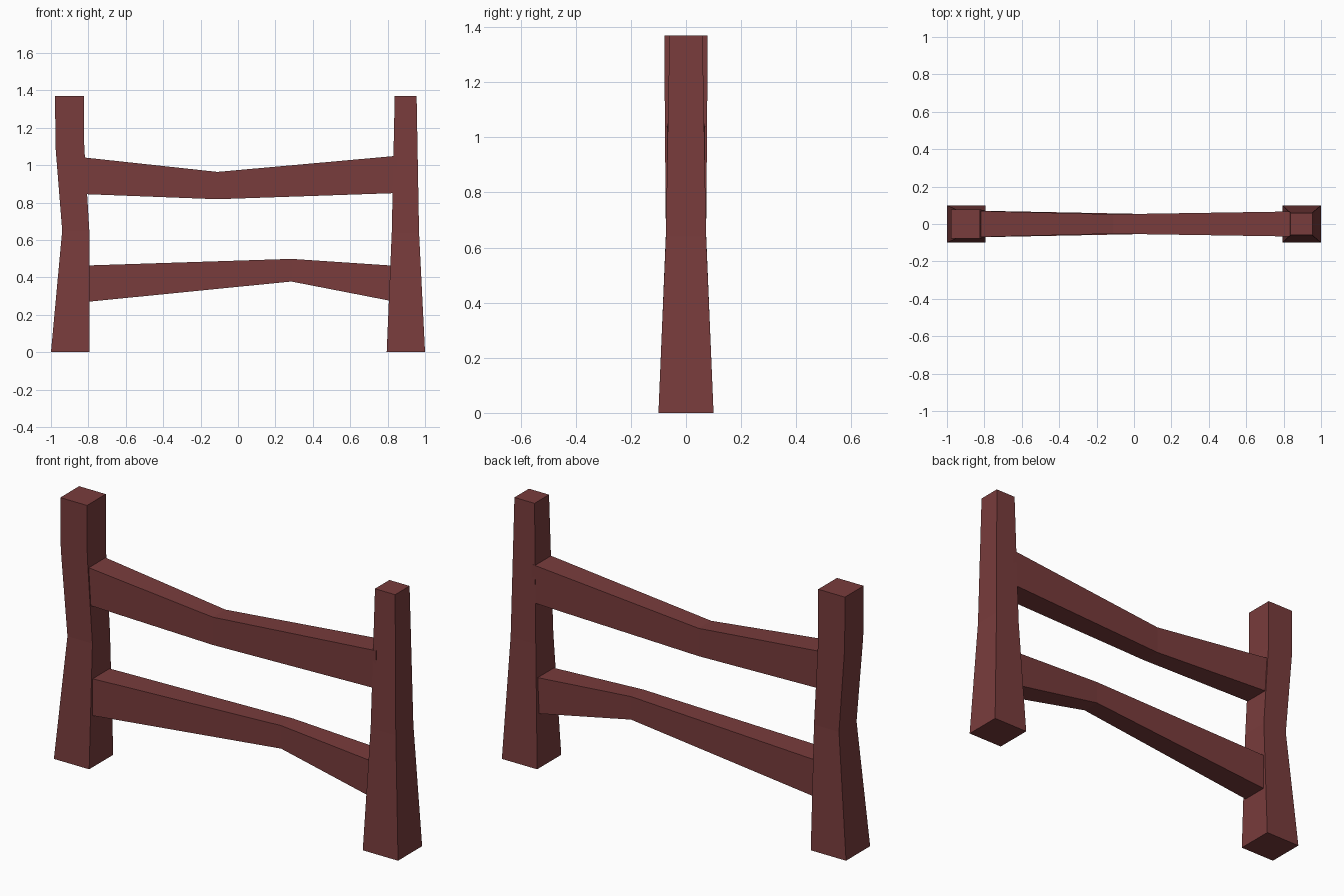
import bpy, bmesh
from mathutils import Vector

if "Cube" in bpy.data.objects:
    bpy.data.objects.remove(bpy.data.objects["Cube"])

mat = bpy.data.materials.new("dark_red_wood")
mat.diffuse_color = (0.19, 0.045, 0.045, 1)
mat.use_nodes = True
mat.node_tree.nodes["Principled BSDF"].inputs["Base Color"].default_value = mat.diffuse_color


def loft(name, rings):
    """Skin a chain of four-sided rings and cap both ends."""
    bm = bmesh.new()
    loops = [[bm.verts.new(Vector(p)) for p in ring] for ring in rings]
    for a, b in zip(loops, loops[1:]):
        for i in range(4):
            j = (i + 1) % 4
            bm.faces.new((a[i], a[j], b[j], b[i]))
    bm.faces.new(loops[0])
    bm.faces.new(loops[-1])
    bmesh.ops.recalc_face_normals(bm, faces=bm.faces)
    me = bpy.data.meshes.new(name)
    bm.to_mesh(me)
    bm.free()
    me.materials.append(mat)
    ob = bpy.data.objects.new(name, me)
    bpy.context.collection.objects.link(ob)


def post(name, sections):
    # section: height, left x, right x, half depth
    loft(name, [[(l, -d, z), (r, -d, z), (r, d, z), (l, d, z)]
                for z, l, r, d in sections])


def rail(name, sections):
    # section: x, bottom z, top z, half depth
    loft(name, [[(x, -d, b), (x, d, b), (x, d, t), (x, -d, t)]
                for x, b, t, d in sections])


# Upright posts
post("left_post", [(0, -1, -0.795, 0.1), (0.65, -0.94, -0.795, 0.073),
                   (1.1, -0.976, -0.822, 0.077), (1.37, -0.978, -0.823, 0.078)])
post("right_post", [(0, 0.795, 1, 0.1), (0.64, 0.822, 0.968, 0.073),
                    (1.37, 0.838, 0.955, 0.06)])

# Bent cross rails, ends tucked into the posts
rail("upper_rail", [(-0.84, 0.846, 1.043, 0.07), (-0.11, 0.818, 0.964, 0.052),
                    (0.85, 0.851, 1.05, 0.067)])
rail("lower_rail", [(-0.83, 0.267, 0.463, 0.071), (0.285, 0.378, 0.499, 0.049),
                    (0.84, 0.27, 0.462, 0.068)])
